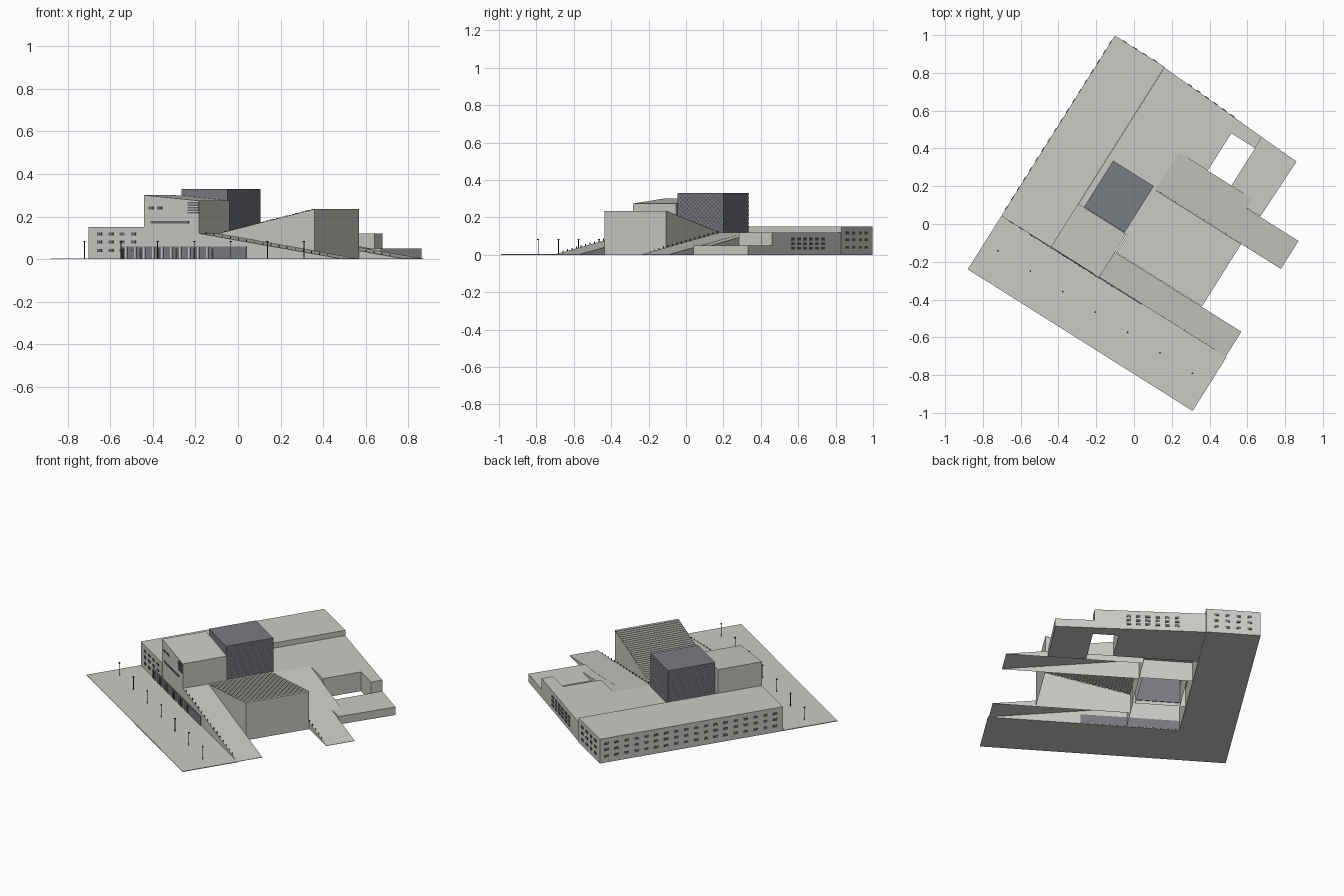
import bpy, bmesh, math

cube = bpy.data.objects.get("Cube")
if cube:
    bpy.data.objects.remove(cube, do_unlink=True)

TURN = math.radians(-32.2)   # the whole complex is turned on its site
DECK = 0.12                  # height of the raised deck


def material(name, rgb):
    m = bpy.data.materials.new(name)
    m.use_nodes = True
    m.diffuse_color = (*rgb, 1)
    m.node_tree.nodes["Principled BSDF"].inputs["Base Color"].default_value = (*rgb, 1)
    return m


STONE = material("pale stone", (0.60, 0.59, 0.555))
GLASS = material("slate glass", (0.19, 0.20, 0.225))
WINDOW = material("window grey", (0.13, 0.135, 0.15))
METAL = material("dark metal", (0.05, 0.05, 0.055))


def finish(name, bm, mat, fix=True):
    if fix:
        bmesh.ops.recalc_face_normals(bm, faces=bm.faces)
    me = bpy.data.meshes.new(name)
    bm.to_mesh(me)
    bm.free()
    me.materials.append(mat)
    ob = bpy.data.objects.new(name, me)
    ob.rotation_euler.z = TURN
    bpy.context.collection.objects.link(ob)
    return ob


def add_prism(bm, plan, top, z0=0.0, floor=True):
    """Walls and roof over a plan; top(u, v) gives the roof height."""
    low = [bm.verts.new((u, v, z0)) for u, v in plan]
    high = [bm.verts.new((u, v, top(u, v))) for u, v in plan]
    n = len(plan)
    for i in range(n):
        j = (i + 1) % n
        bm.faces.new((low[i], low[j], high[j], high[i]))
    bm.faces.new(high)
    if floor:
        bm.faces.new(low[::-1])


def rect(u0, u1, v0, v1):
    return [(u0, v0), (u1, v0), (u1, v1), (u0, v1)]


def prism(name, plan, top, mat=STONE, z0=0.0, floor=True):
    bm = bmesh.new()
    roof = top if callable(top) else (lambda u, v: top)
    add_prism(bm, plan, roof, z0, floor)
    return finish(name, bm, mat)


def boxes(name, items, mat):
    bm = bmesh.new()
    for u0, u1, v0, v1, z0, z1 in items:
        add_prism(bm, rect(u0, u1, v0, v1), lambda u, v: z1, z0)
    return finish(name, bm, mat)


def slope(u, v):
    return max(0.002, DECK * (1 - u / 0.785))


# Ground and long office wing
prism("plaza", rect(-0.617, 0.79, -0.672, -0.336), 0.004)
prism("office_wing", rect(-0.617, -0.306, -0.338, 0.79), 0.152)

# Rear wing wraps an open court, with a low block at its end
prism("rear_wing", [(-0.305, 0.447), (0.18, 0.447), (0.18, 0.681),
                    (0.328, 0.681), (0.328, 0.75), (-0.305, 0.787)], DECK)
prism("low_block", [(0.328, 0.39), (0.545, 0.39), (0.552, 0.738), (0.328, 0.75)], 0.05)

# Deck around the glass tower
prism("rear_deck", rect(-0.305, 0.0, 0.225, 0.447), DECK, floor=False)
prism("east_deck", rect(-0.018, 0.0, -0.067, 0.225), DECK, floor=False)
prism("west_deck", rect(-0.305, -0.272, -0.067, 0.225), DECK, floor=False)

# Front hall with a gently falling roof
prism("front_hall", rect(-0.308, -0.005, -0.337, -0.067),
      lambda u, v: 0.274 - 0.086 * u, floor=False)

# Ramps
prism("front_ramp", rect(-0.005, 0.785, -0.336, -0.18), slope, floor=False)
prism("rear_ramp", rect(0.0, 0.785, 0.213, 0.388), slope, floor=False)
prism("ramp_side_strip", rect(0.0, 0.458, 0.388, 0.447), slope, floor=False)

# Glass tower
prism("glass_tower", rect(-0.272, -0.018, -0.065, 0.225), 0.33, GLASS, DECK, floor=False)
boxes("tower_lower_wall", [(-0.272, -0.018, -0.066, -0.062, 0.02, DECK)], GLASS)


def lattice(name, place, length, z0, z1, cols, rows):
    """Diagonal glazing bars as thin flat strips on one wall."""
    bm = bmesh.new()
    w, h, t = length / cols, (z1 - z0) / rows, 0.0012
    for i in range(cols):
        for j in range(rows):
            z = z0 + j * h
            for a, b in ((z, z + h), (z + h, z)):
                corners = ((i * w, a - t), ((i + 1) * w, b - t),
                           ((i + 1) * w, b + t), (i * w, a + t))
                bm.faces.new([bm.verts.new(place(s, zz)) for s, zz in corners])
    finish(name, bm, METAL, fix=False)


for name, u in (("west", -0.2735), ("east", -0.0165)):
    lattice("tower_lattice_" + name, lambda s, z: (u, s - 0.065, z), 0.29, 0.125, 0.327, 12, 9)
lattice("tower_lattice_north", lambda s, z: (s - 0.272, 0.2265, z), 0.254, 0.125, 0.327, 11, 9)

# Auditorium: side walls, end wall and a stepped roof that rises to the east
U1, V0, V1, TOP, STEPS = 0.537, -0.178, 0.212, 0.235, 30
bm = bmesh.new()
for v in (V0, V1):
    pts = [(0, v, 0), (U1, v, 0), (U1, v, TOP), (0, v, DECK)]
    bm.faces.new([bm.verts.new(p) for p in (pts if v == V0 else pts[::-1])])
bm.faces.new([bm.verts.new(p) for p in
              ((U1, V0, 0), (U1, V1, 0), (U1, V1, TOP), (U1, V0, TOP))])
finish("auditorium_walls", bm, STONE, fix=False)

bm = bmesh.new()
profile = [(0, DECK)]
for i in range(STEPS):
    z = DECK + (TOP - DECK) * (i + 1) / STEPS
    profile += [(U1 * i / STEPS, z), (U1 * (i + 1) / STEPS, z)]
rows = [[bm.verts.new((u, v, z)) for u, z in profile] for v in (V0, V1)]
for i in range(len(profile) - 1):
    bm.faces.new((rows[0][i], rows[0][i + 1], rows[1][i + 1], rows[1][i]))
finish("auditorium_stepped_roof", bm, STONE, fix=False)

# Windows
W, H = 0.013, 0.007
LEVELS = (0.04, 0.08, 0.117)
boxes("west_windows", [(-0.62, -0.616, v - W, v + W, z - H, z + H)
                       for z in LEVELS
                       for v in (-0.29 + 0.061 * i for i in range(18))], WINDOW)
boxes("wing_end_windows", [(u - W, u + W, v - 0.003, v + 0.003, z - H, z + H)
                           for z in LEVELS for v in (-0.338, 0.79)
                           for u in (-0.555 + 0.063 * i for i in range(4))], WINDOW)
boxes("rear_windows", [(u - W, u + W, v - 0.004, v + 0.004, z - H, z + H)
                       for z in (0.035, 0.06, 0.085)
                       for u in (-0.14 + 0.055 * i for i in range(6))
                       for v in [0.787 - 0.0585 * (u + 0.305)]], WINDOW)
boxes("hall_windows", [(-0.272, -0.06, -0.34, -0.336, 0.168, 0.18)] +
      [(u - W, u + W, -0.34, -0.336, 0.234, 0.246) for u in (-0.27, -0.222)], WINDOW)
boxes("hall_louvres", [(-0.065, -0.008, -0.341, -0.336, 0.214 + 0.012 * i, 0.221 + 0.012 * i)
                       for i in range(5)], WINDOW)

# Street level glazing with pale columns and dark doors
boxes("entrance_glazing", [(-0.437, 0.26, -0.341, -0.335, 0.004, 0.06)], GLASS)
boxes("entrance_columns", [(u, u + 0.012, -0.345, -0.34, 0.004, 0.058)
                           for u in (-0.41 + 0.05 * i for i in range(10))], STONE)
boxes("entrance_doors", [(u, u + 0.01, -0.344, -0.34, 0.004, 0.05)
                         for u in (-0.43 + 0.1 * i for i in range(6))], METAL)

# Lamp posts along the plaza
lamps = []
for i in range(7):
    u, v = -0.534 + 0.2028 * i, -0.504
    lamps += [(u - 0.0015, u + 0.0015, v - 0.0015, v + 0.0015, 0.004, 0.085),
              (u - 0.004, u + 0.004, v - 0.004, v + 0.004, 0.08, 0.086)]
boxes("lamp_posts", lamps, METAL)

# Railing posts beside the ramps
boxes("ramp_posts", [(u, u + 0.003, v, v + 0.003, slope(u, v) - 0.002, slope(u, v) + 0.012)
                     for v in (-0.333, 0.217)
                     for u in (0.03 + 0.045 * i for i in range(16))], METAL)
